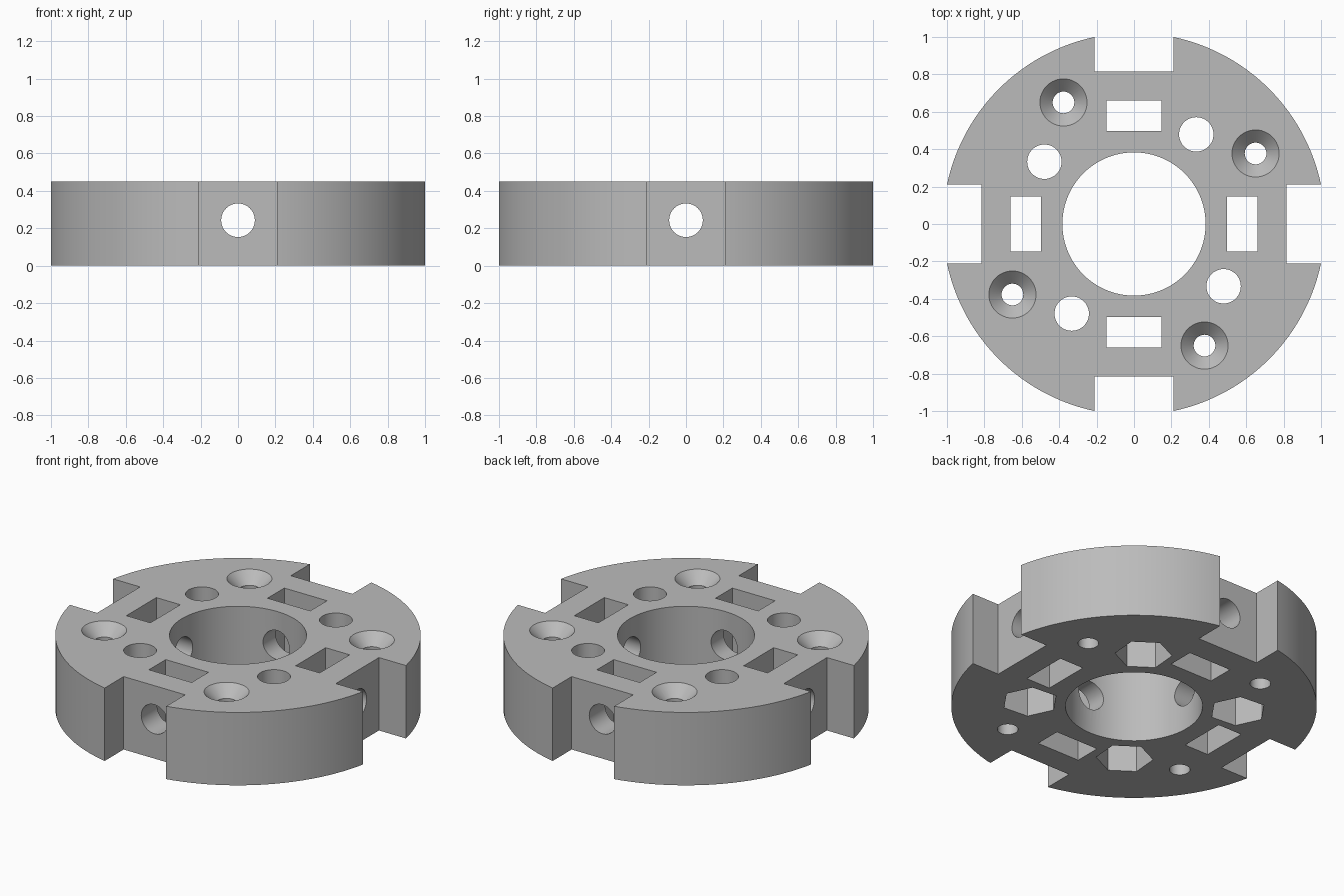
import bpy, bmesh
from math import radians, cos, sin, pi, sqrt
from mathutils import Matrix, Vector

if "Cube" in bpy.data.objects:
    bpy.data.objects.remove(bpy.data.objects["Cube"])

HEIGHT = 0.45
NOTCH_HALF = 0.21
OUTER = sqrt(1 + NOTCH_HALF ** 2)
OVER = 0.1          # how far cutters stick out of the body

grey = bpy.data.materials.new("plain_grey")
grey.use_nodes = True
colour = (0.5, 0.5, 0.5, 1)
grey.diffuse_color = colour
grey.node_tree.nodes["Principled BSDF"].inputs["Base Color"].default_value = colour


def make_object(name, bm):
    mesh = bpy.data.meshes.new(name)
    bm.to_mesh(mesh)
    bm.free()
    mesh.materials.append(grey)
    obj = bpy.data.objects.new(name, mesh)
    bpy.context.collection.objects.link(obj)
    return obj


def cone(bm, x, y, z0, z1, r0, r1, sides=48, turn=0.0):
    """Upright cylinder, cone or prism from z0 to z1."""
    place = Matrix.Translation((x, y, (z0 + z1) / 2)) @ Matrix.Rotation(turn, 4, "Z")
    bmesh.ops.create_cone(bm, cap_ends=True, segments=sides, radius1=r0,
                          radius2=r1, depth=z1 - z0, matrix=place)


def box(bm, centre, size):
    place = Matrix.Translation(centre) @ Matrix.Diagonal((*size, 1))
    bmesh.ops.create_cube(bm, size=1, matrix=place)


def cut(body, name, build):
    """Cut the shape made by build(bm) out of the body, at four quarter turns."""
    bm = bmesh.new()
    build(bm)
    part = bm.copy()
    for quarter in (1, 2, 3):
        turned = part.copy()
        turned.transform(Matrix.Rotation(quarter * pi / 2, 4, "Z"))
        temp = bpy.data.meshes.new("temp")
        turned.to_mesh(temp)
        bm.from_mesh(temp)
        turned.free()
        bpy.data.meshes.remove(temp)
    part.free()
    cutter = make_object(name, bm)
    cutter.hide_render = True
    mod = body.modifiers.new(name, "BOOLEAN")
    mod.operation = "DIFFERENCE"
    mod.solver = "EXACT"
    mod.use_self = True
    mod.object = cutter
    bpy.context.view_layer.objects.active = body
    bpy.ops.object.modifier_apply(modifier=name)
    bpy.data.objects.remove(cutter)


# Disc body with the central bore
bm = bmesh.new()
cone(bm, 0, 0, 0, HEIGHT, OUTER, OUTER, 128)
body = make_object("slotted_disc", bm)
bm = bmesh.new()
cone(bm, 0, 0, -OVER, HEIGHT + OVER, 0.383, 0.383, 96)
bore = make_object("bore_cutter", bm)
mod = body.modifiers.new("bore", "BOOLEAN")
mod.object = bore
mod.solver = "EXACT"
bpy.context.view_layer.objects.active = body
bpy.ops.object.modifier_apply(modifier="bore")
bpy.data.objects.remove(bore)


# Rim notches and rectangular through slots
def notch(bm):
    box(bm, (0, 0.815 + 0.2, HEIGHT / 2), (2 * NOTCH_HALF, 0.4, HEIGHT + 2 * OVER))


def slot(bm):
    box(bm, (0, 0.578, HEIGHT / 2), (0.292, 0.164, HEIGHT + 2 * OVER))


# Sideways hole from the notch floor into the bore
def side_hole(bm):
    place = Matrix.Translation((0, 0.6, 0.243)) @ Matrix.Rotation(pi / 2, 4, "X")
    bmesh.ops.create_cone(bm, cap_ends=True, segments=48, radius1=0.09,
                          radius2=0.09, depth=0.7, matrix=place)


# Countersunk screw holes
SCREW = Vector((0.65, 0.377))


def screw_hole(bm):
    cone(bm, *SCREW, -OVER, HEIGHT + OVER, 0.058, 0.058)


def countersink(bm):
    extra = 0.02
    cone(bm, *SCREW, HEIGHT - 0.068, HEIGHT + extra, 0.058, 0.126 + extra)


# Bolt holes with hexagonal pockets underneath
BOLT = Vector((0.333, 0.479))


def bolt_hole(bm):
    cone(bm, *BOLT, 0.1, HEIGHT + OVER, 0.092, 0.092)


def hex_pocket(bm):
    radial = math_angle = BOLT.angle_signed(Vector((1, 0)))
    cone(bm, *BOLT, -OVER, 0.225, 0.16, 0.16, 6, radial)


for name, build in (("notches", notch), ("slots", slot), ("side_holes", side_hole),
                    ("screw_holes", screw_hole), ("countersinks", countersink),
                    ("bolt_holes", bolt_hole), ("hex_pockets", hex_pocket)):
    cut(body, name, build)

# Smooth the round walls, keep the edges crisp
body.select_set(True)
bpy.context.view_layer.objects.active = body
bpy.ops.object.shade_smooth_by_angle(angle=radians(25))
